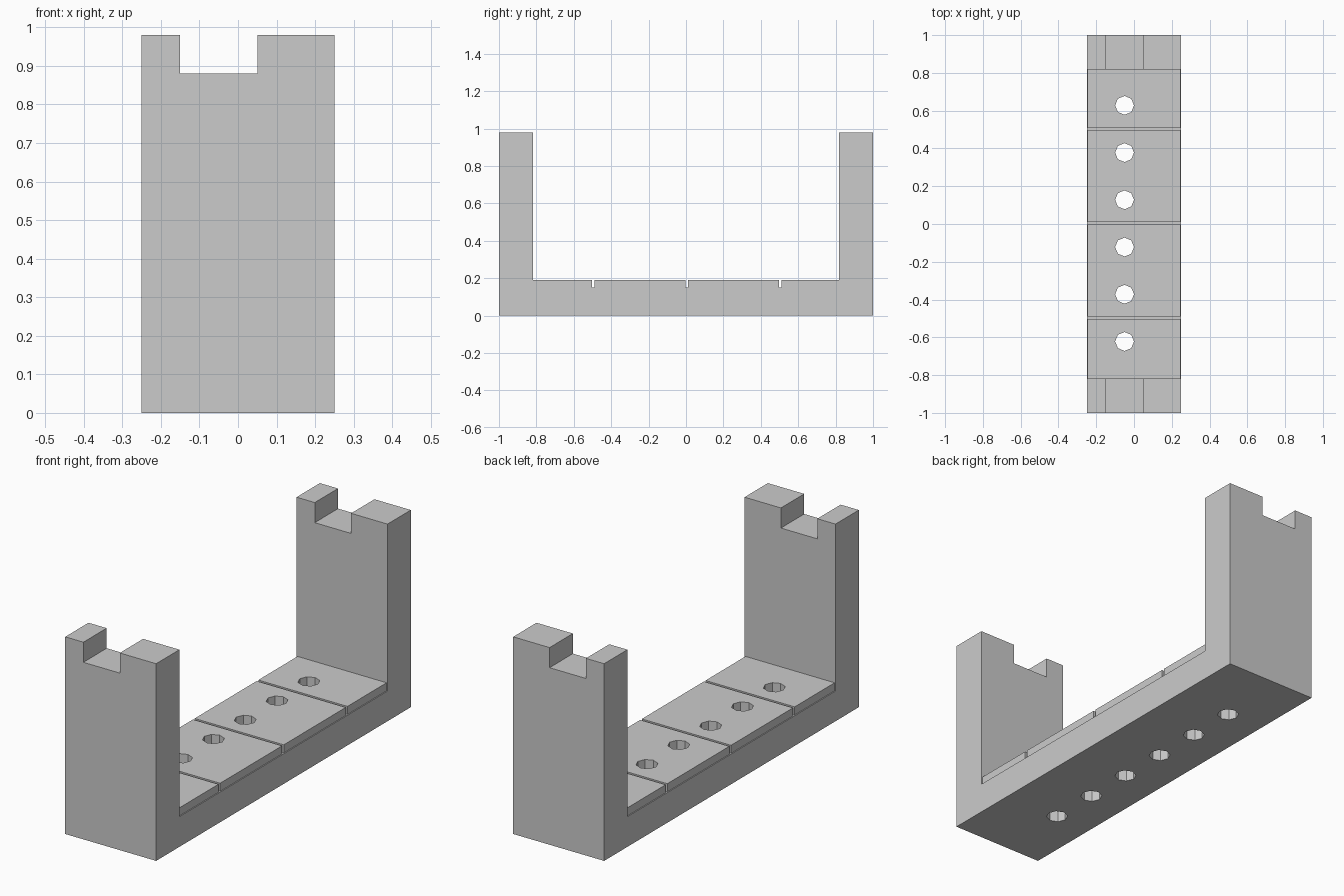
import bpy, bmesh
from math import pi
from mathutils import Matrix

if "Cube" in bpy.data.objects:
    bpy.data.objects.remove(bpy.data.objects["Cube"])

grey = bpy.data.materials.new("plain_grey")
grey.use_nodes = True
GREY = (0.6, 0.6, 0.6, 1)
grey.diffuse_color = GREY
grey.node_tree.nodes["Principled BSDF"].inputs["Base Color"].default_value = GREY

HALF_W, WALL_Y, BASE_Z, PLATE_Z, TOP_Z = 0.245, 0.817, 0.15, 0.19, 0.98
SHIFT = 0.003          # small offset of the hole and groove pattern
HOLE_X, HOLE_R, GAP = -0.05, 0.05, 0.013


def add_object(name, bm):
    bmesh.ops.recalc_face_normals(bm, faces=bm.faces)
    mesh = bpy.data.meshes.new(name)
    bm.to_mesh(mesh)
    bm.free()
    mesh.materials.append(grey)
    obj = bpy.data.objects.new(name, mesh)
    bpy.context.collection.objects.link(obj)
    return obj


def box(name, x0, x1, y0, y1, z0, z1):
    bm = bmesh.new()
    place = Matrix.Translation(((x0 + x1) / 2, (y0 + y1) / 2, (z0 + z1) / 2))
    size = Matrix.Diagonal((x1 - x0, y1 - y0, z1 - z0, 1))
    bmesh.ops.create_cube(bm, size=1, matrix=place @ size)
    return add_object(name, bm)


def cut(obj, cutter):
    mod = obj.modifiers.new("cut", "BOOLEAN")
    mod.operation = "DIFFERENCE"
    mod.solver = "EXACT"
    mod.object = cutter
    bpy.context.view_layer.objects.active = obj
    bpy.ops.object.modifier_apply(modifier=mod.name)


# U-shaped frame: side profile extruded across the width
profile = [(-1, 0), (1, 0), (1, TOP_Z), (WALL_Y, TOP_Z), (WALL_Y, BASE_Z),
           (-WALL_Y, BASE_Z), (-WALL_Y, TOP_Z), (-1, TOP_Z)]
bm = bmesh.new()
face = bm.faces.new([bm.verts.new((-0.25, y, z)) for y, z in profile])
side = bmesh.ops.extrude_face_region(bm, geom=[face])["geom"]
bmesh.ops.translate(bm, vec=(0.5, 0, 0),
                    verts=[v for v in side if isinstance(v, bmesh.types.BMVert)])
frame = add_object("frame", bm)

# Four raised floor plates with narrow gaps between them
cuts = [-0.5 + SHIFT, SHIFT, 0.5 + SHIFT]
starts = [-WALL_Y] + [y + GAP / 2 for y in cuts]
ends = [y - GAP / 2 for y in cuts] + [WALL_Y]
plates = [box(f"floor_plate_{i + 1}", -HALF_W, HALF_W, a, b, BASE_Z, PLATE_Z)
          for i, (a, b) in enumerate(zip(starts, ends))]

# Notch through the tops of both end walls
notch = box("notch_cutter", -0.15, 0.05, -1.1, 1.1, 0.88, 1.1)

# Row of six eight-sided holes through plates and base
bm = bmesh.new()
for i in range(6):
    y = -0.625 + 0.25 * i + SHIFT
    bmesh.ops.create_cone(bm, cap_ends=True, segments=8, radius1=HOLE_R,
                          radius2=HOLE_R, depth=0.6,
                          matrix=Matrix.Translation((HOLE_X, y, 0.1)) @ Matrix.Rotation(pi / 2, 4, "Z"))
holes = add_object("hole_cutter", bm)

cut(frame, notch)
for part in [frame] + plates:
    cut(part, holes)
for cutter in (notch, holes):
    bpy.data.objects.remove(cutter)
